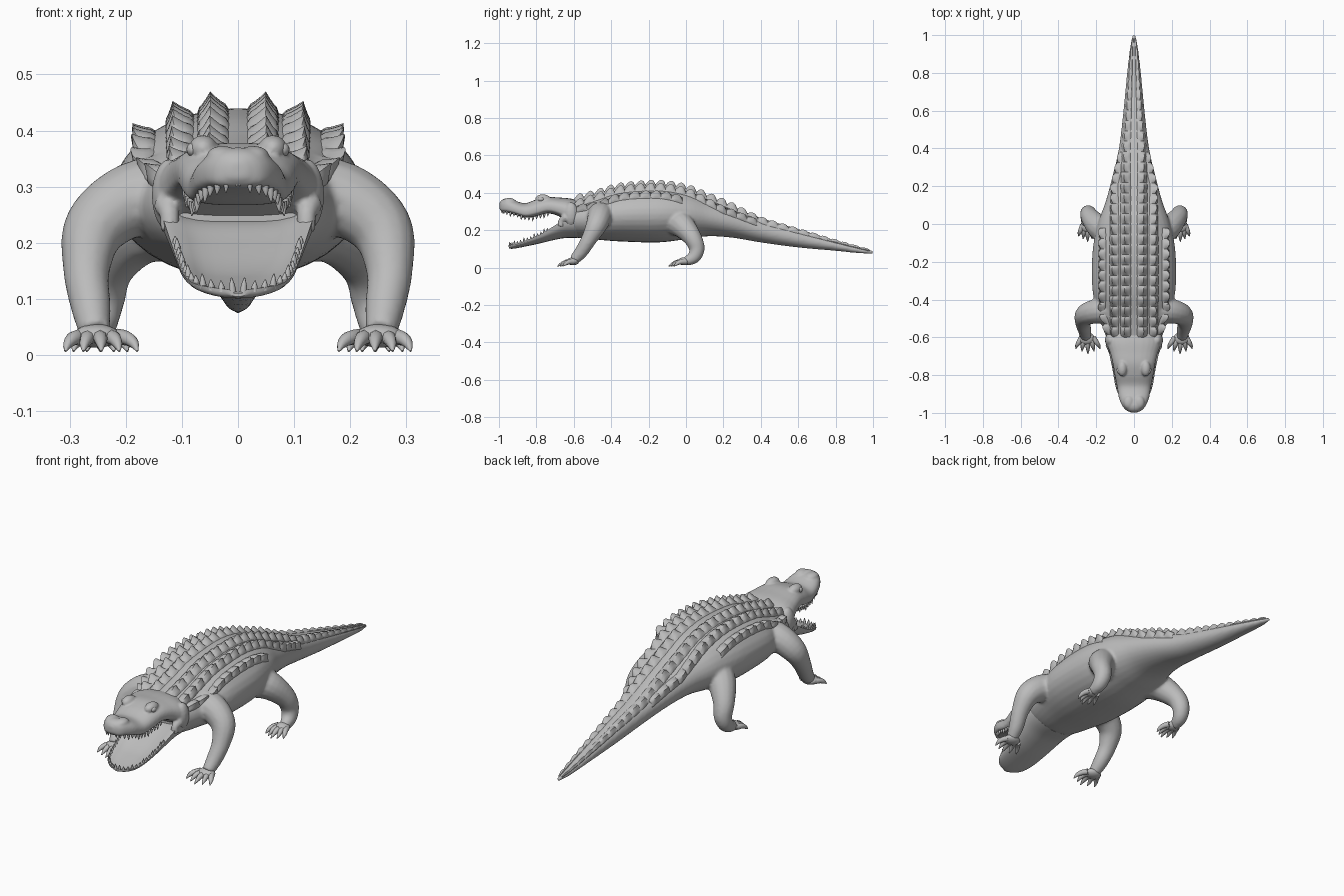
import bpy, bmesh
from math import sin, cos, pi, asin, radians
from mathutils import Vector, Matrix

cube = bpy.data.objects.get("Cube")
if cube:
    bpy.data.objects.remove(cube)

hide = bpy.data.materials.new("grey_hide")
hide.use_nodes = True
hide.diffuse_color = (0.5, 0.5, 0.5, 1)
hide.node_tree.nodes["Principled BSDF"].inputs["Base Color"].default_value = (0.5, 0.5, 0.5, 1)


def spline(pts, n):
    """Smooth curve through tuples of any length, n samples per span."""
    pts = [Vector(p) for p in pts]
    ext = [pts[0] * 2 - pts[1]] + pts + [pts[-1] * 2 - pts[-2]]
    out = []
    for a, b, c, d in zip(ext, ext[1:], ext[2:], ext[3:]):
        for i in range(n):
            t = i / n
            out.append((b * 2 + (c - a) * t + (a * 2 - b * 5 + c * 4 - d) * t ** 2
                        + (b * 3 - a - c * 3 + d) * t ** 3) / 2)
    return out + [pts[-1]]


def loft(bm, rings, closed=True):
    """Skin a list of point rings; closed rings also get end caps."""
    rows = [[bm.verts.new(p) for p in r] for r in rings]
    n = len(rows[0])
    for a, b in zip(rows, rows[1:]):
        for i in range(n if closed else n - 1):
            j = (i + 1) % n
            bm.faces.new((a[i], a[j], b[j], b[i]))
    if closed:
        bm.faces.new(rows[0])
        bm.faces.new(rows[-1])


def tube(bm, path, n=5, sides=14):
    """Tapered tube along (x, y, z, radius) points."""
    pts = spline(path, n)
    pos = [p.to_3d() for p in pts]
    rings, side, old = [], None, None
    for i, p in enumerate(pos):
        t = (pos[min(i + 1, len(pos) - 1)] - pos[max(i - 1, 0)]).normalized()
        side = t.orthogonal().normalized() if side is None else old.rotation_difference(t) @ side
        old, up = t, t.cross(side)
        rings.append([p + (side * cos(a) + up * sin(a)) * max(pts[i][3], 0.001)
                      for a in (2 * pi * k / sides for k in range(sides))])
    loft(bm, rings)


def ball(bm, loc, size):
    bmesh.ops.create_uvsphere(bm, u_segments=16, v_segments=10, radius=1,
                              matrix=Matrix.Translation(loc) @ Matrix.Diagonal((*size, 1)))


def finish(name, bm, angle=50):
    bmesh.ops.recalc_face_normals(bm, faces=bm.faces)
    me = bpy.data.meshes.new(name)
    bm.to_mesh(me)
    bm.free()
    me.materials.append(hide)
    me.polygons.foreach_set("use_smooth", [True] * len(me.polygons))
    me.set_sharp_from_angle(angle=radians(angle))
    ob = bpy.data.objects.new(name, me)
    bpy.context.collection.objects.link(ob)
    return ob


def fuse(ob, voxel, rounds):
    """Blend overlapping volumes into one skin."""
    m = ob.modifiers.new("fuse", "REMESH")
    m.mode, m.voxel_size, m.use_smooth_shade = "VOXEL", voxel, True
    s = ob.modifiers.new("soften", "SMOOTH")
    s.factor, s.iterations = 0.5, rounds


# Body stations: y, half width, top, bottom
BODY = spline([(-.64, .125, .355, .18), (-.58, .155, .365, .16), (-.48, .187, .39, .15),
               (-.35, .22, .425, .14), (-.15, .22, .44, .135), (0, .192, .42, .152),
               (.12, .15, .375, .168), (.25, .115, .325, .16), (.4, .08, .265, .135),
               (.6, .056, .205, .108), (.8, .037, .145, .09), (.93, .022, .108, .077),
               (1.0, .008, .09, .074)], 6)


def station(y):
    for a, b in zip(BODY, BODY[1:]):
        if y <= b[0]:
            return a.lerp(b, (y - a[0]) / (b[0] - a[0]))
    return BODY[-1]


def oval(s, a):
    return Vector((s[1] * sin(a), s[0], (s[2] + s[3]) / 2 + (s[2] - s[3]) / 2 * cos(a)))


# Torso, tail and legs fused into one skin
FRONT_LEG = [(.10, -.45, .28, .085), (.19, -.46, .275, .068), (.255, -.48, .225, .057),
             (.27, -.52, .15, .042), (.262, -.56, .085, .036), (.255, -.60, .04, .028)]
HIND_LEG = [(.10, -.06, .25, .085), (.18, -.02, .225, .068), (.232, .035, .16, .05),
            (.243, .058, .1, .042), (.25, .04, .055, .035), (.255, -.005, .033, .024)]
bm = bmesh.new()
loft(bm, [[oval(s, 2 * pi * k / 32) for k in range(32)] for s in BODY])
for side in (1, -1):
    for leg in (FRONT_LEG, HIND_LEG):
        tube(bm, [(side * x, y, z, r) for x, y, z, r in leg])
fuse(finish("body_and_legs", bm), 0.0075, 5)

# Feet: palm with splayed, clawed toes
for label, y0, fan in (("front", -.60, 1.0), ("hind", -.005, .75)):
    for side, word in ((1, "left"), (-1, "right")):
        bm = bmesh.new()
        ball(bm, (side * .252, y0 - .005, .034), (.042 * fan, .034, .021))
        for k in range(5):
            f = (k - 2.2) / 2
            x, dx, reach = .25 + f * .03 * fan, f * .034 * fan, .088 - .014 * abs(k - 2)
            tube(bm, [(side * x, y0, .032, .015), (side * (x + dx * .5), y0 - reach * .45, .03, .013),
                      (side * (x + dx * .85), y0 - reach * .75, .02, .009),
                      (side * (x + dx), y0 - reach, .007, .002)], 3, 8)
        finish(f"{word}_{label}_foot", bm)

# Keeled scutes in rows along the back: name, x offset, width limit, start, end, count
ROWS = [("inner", .045, .58, -.6, .985, 29), ("middle", .105, .82, -.6, .38, 18),
        ("outer", .168, .86, -.585, -.02, 10)]
for name, x0, limit, y0, y1, count in ROWS:
    for side, word in ((1, "left"), (-1, "right")):
        bm, rings, steps = bmesh.new(), [], 6
        for i in range(count * steps + 1):
            y = y0 + (y1 - y0) * i / (count * steps)
            s = station(y)
            mid = asin(min(x0 / s[1], limit))
            half = min(.031 / s[1], .42)
            size = min(1, s[1] / .14 + .12)
            rise = sin(pi * ((i % steps) / steps) ** 1.3) ** .7
            ring = []
            for k in range(9):
                u = (k - 4) / 4
                a = side * (mid + u * half)
                p = oval(s, a)
                out = Vector((sin(a) * .8, 0, cos(a) + .15)).normalized()
                h = .001 + size * (.005 + .028 * (1 - abs(u)) ** 1.6) * (.22 + .78 * rise)
                ring.append(p + out * (h if abs(u) < 1 else -.004))
            rings.append(ring)
        loft(bm, rings, closed=False)
        finish(f"{word}_{name}_scutes", bm, 40)

# Upper head stations: y, half width, top, bottom
HEAD = spline([(-.56, .125, .355, .21), (-.62, .147, .37, .235), (-.68, .127, .375, .275),
               (-.74, .112, .378, .29), (-.80, .102, .365, .275), (-.86, .09, .345, .267),
               (-.92, .08, .36, .285), (-.96, .063, .37, .295), (-.985, .043, .362, .30),
               (-.998, .015, .345, .315)], 5)


def power(v, e):
    return abs(v) ** e * (1 if v > 0 else -1)


def head_ring(s):
    zc, ring = s[3] + (s[2] - s[3]) * .4, []
    for k in range(28):
        a = 2 * pi * k / 28
        c = cos(a)
        up = (s[2] - zc) * power(c, .9) if c > 0 else (zc - s[3]) * power(c, .5)
        ring.append((s[1] * power(sin(a), .8), s[0], zc + up))
    return ring


bm = bmesh.new()
loft(bm, [head_ring(s) for s in HEAD])
for side in (1, -1):
    ball(bm, (side * .122, -.615, .285), (.032, .04, .065))   # cheek
    ball(bm, (side * .062, -.765, .368), (.026, .042, .024))  # brow
    ball(bm, (side * .028, -.945, .355), (.028, .035, .018))  # nostril mound
    tube(bm, [(side * .128, -.64, .27, .025), (side * .122, -.665, .25, .018),
              (side * .122, -.67, .22, .018)], 3, 8)          # mouth corner
fuse(finish("upper_head", bm), 0.005, 5)

# Eyeballs
for side, word in ((1, "left"), (-1, "right")):
    bm = bmesh.new()
    ball(bm, (side * .079, -.775, .366), (.013, .017, .013))
    finish(f"{word}_eye", bm)

# Lower jaw stations: y, half width, rim, bottom
JAW = spline([(-.58, .142, .265, .16), (-.65, .138, .255, .158), (-.71, .126, .22, .147),
              (-.78, .112, .178, .13), (-.85, .1, .148, .115), (-.90, .083, .13, .105),
              (-.93, .057, .122, .101), (-.947, .018, .117, .104)], 5)


def jaw_ring(s):
    under = [(s[1] * cos(a), s[0], s[2] - (s[2] - s[3]) * power(sin(a), .8) if sin(a) > 1e-6 else s[2])
             for a in (pi * k / 14 for k in range(15))]
    dip = min(.02, (s[2] - s[3]) * .5)
    floor = [(s[1] * .88 * u, s[0], s[2] - dip * (1 - u ** 4))
             for u in (-1 + k / 5 for k in range(11))]
    return under + floor


bm = bmesh.new()
loft(bm, [jaw_ring(s) for s in JAW])
finish("lower_jaw", bm, 60)


# Teeth spaced evenly along each jaw line
def teeth(name, stations, first, zi, inset, direction, gap):
    bm = bmesh.new()
    line = [Vector((s[1] * inset, s[0] + (1 - inset) * .08, s[zi])) for s in stations if s[0] < first]
    line.append(Vector((0, line[-1].y, line[-1].z)))
    travel, count = gap * .5, 0
    for a, b in zip(line, line[1:]):
        span = (b - a).length
        while travel < span:
            p = a.lerp(b, travel / span)
            size = .026 if count % 3 == 1 else .019
            for side in (1, -1):
                base = Vector((side * p.x, p.y, p.z - direction * .005))
                tip = base + Vector((side * .002, -.002, direction * size))
                tube(bm, [(*base, .007), (*base.lerp(tip, .5), .005), (*tip, .001)], 2, 8)
            travel += gap
            count += 1
        travel -= span
    finish(name, bm)


teeth("upper_teeth", HEAD, -.73, 3, .84, -1, .021)
teeth("lower_teeth", JAW, -.73, 2, .93, 1, .02)
